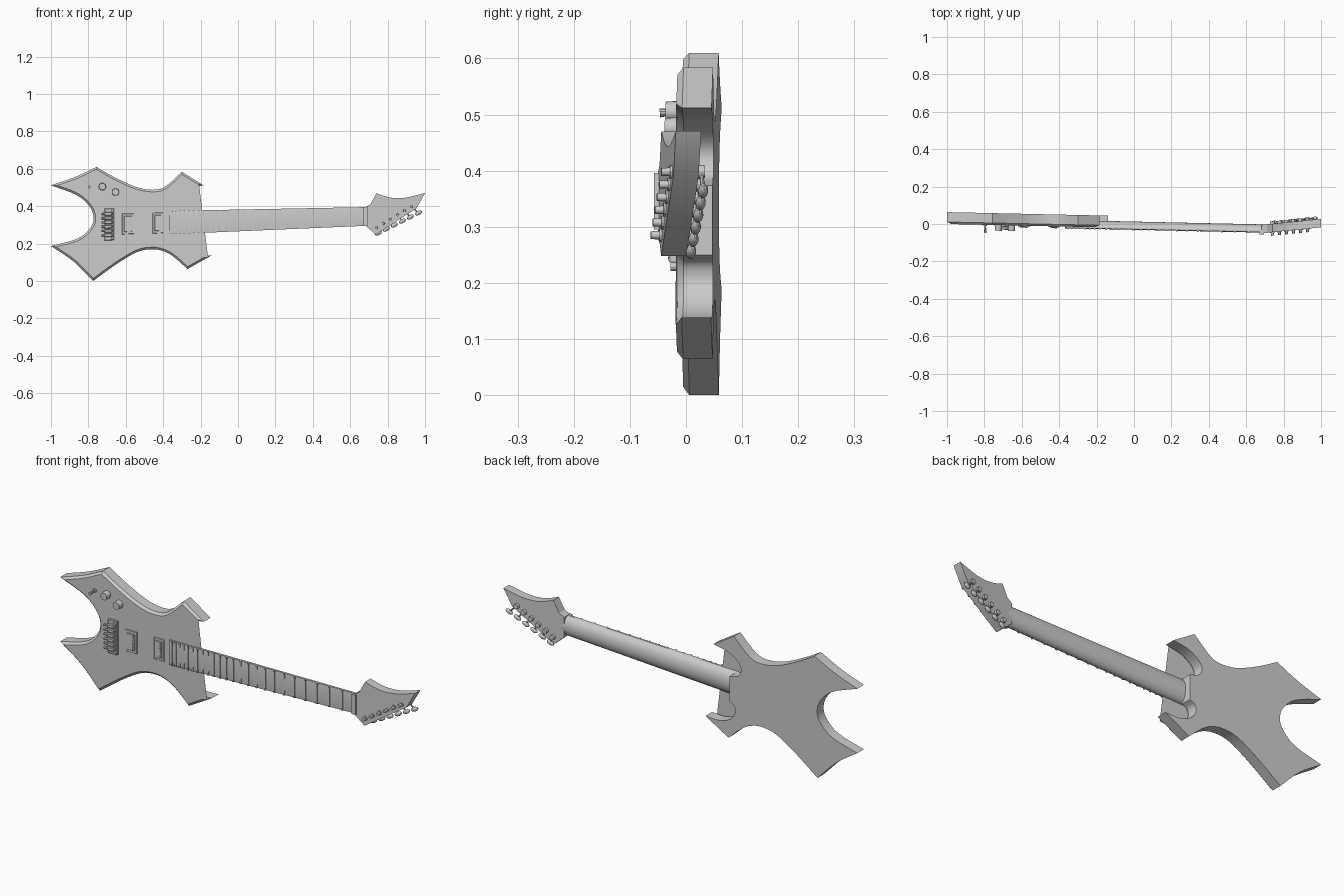
import bpy, bmesh, math
from mathutils import Matrix, Vector

if "Cube" in bpy.data.objects:
    bpy.data.objects.remove(bpy.data.objects["Cube"], do_unlink=True)

grey = bpy.data.materials.new("plain grey")
grey.use_nodes = True
grey.diffuse_color = (0.6, 0.6, 0.6, 1)
grey.node_tree.nodes["Principled BSDF"].inputs["Base Color"].default_value = grey.diffuse_color


def slant(y_slope, y0=0.0, z_slope=0.0, z0=0.0):
    """Lean a part in depth and height as it runs along x."""
    m = Matrix.Identity(4)
    m[1][0], m[1][3], m[2][0], m[2][3] = y_slope, y0, z_slope, z0
    return m


BODY = slant(-0.022)
NECK = slant(-0.022, 0, 0.031, 0.324)    # z is measured from the neck centreline
HEAD = slant(0.1, -0.1)


def finish(name, bm, frame):
    bm.transform(frame)
    bmesh.ops.recalc_face_normals(bm, faces=bm.faces)
    mesh = bpy.data.meshes.new(name)
    bm.to_mesh(mesh)
    bm.free()
    mesh.materials.append(grey)
    mesh.shade_smooth()
    mesh.set_sharp_from_angle(angle=math.radians(30))
    obj = bpy.data.objects.new(name, mesh)
    bpy.context.collection.objects.link(obj)
    return obj


def loft(name, rings, frame, chamfer=0.0):
    """Join matching rings of points and cap both ends."""
    bm = bmesh.new()
    loops = [[bm.verts.new(p) for p in ring] for ring in rings]
    n = len(loops[0])
    for a, b in zip(loops, loops[1:]):
        for i in range(n):
            bm.faces.new((a[i], a[(i + 1) % n], b[(i + 1) % n], b[i]))
    front = bm.faces.new(loops[0])
    bm.faces.new(loops[-1][::-1])
    if chamfer:
        bmesh.ops.recalc_face_normals(bm, faces=bm.faces)
        bmesh.ops.bevel(bm, geom=list(front.edges), offset=chamfer, segments=1,
                        profile=0.5, affect='EDGES')
    return finish(name, bm, frame)


def slab(name, outline, y0, y1, frame, chamfer=0.0):
    return loft(name, [[(x, y, z) for x, z in outline] for y in (y0, y1)], frame, chamfer)


def box(name, x0, x1, y0, y1, z0, z1, frame, chamfer=0.0):
    return slab(name, [(x0, z0), (x1, z0), (x1, z1), (x0, z1)], y0, y1, frame, chamfer)


def rod(name, a, b, r0, r1, frame, sides=16):
    a, b = Vector(a), Vector(b)
    bm = bmesh.new()
    bmesh.ops.create_cone(bm, cap_ends=True, segments=sides, radius1=r0, radius2=r1,
                          depth=(b - a).length)
    turn = (b - a).to_track_quat('Z', 'Y').to_matrix().to_4x4()
    bm.transform(Matrix.Translation((a + b) / 2) @ turn)
    return finish(name, bm, frame)


def curve(points, steps=4):
    """Smooth run through the points, leaving out the last one."""
    p = [Vector(q) for q in points]
    p = [2 * p[0] - p[1]] + p + [2 * p[-1] - p[-2]]
    out = []
    for a, b, c, d in zip(p, p[1:], p[2:], p[3:]):
        for k in range(steps):
            t = k / steps
            out.append((2 * b + (c - a) * t + (2 * a - 5 * b + 4 * c - d) * t ** 2
                        + (3 * b - a - 3 * c + d) * t ** 3) / 2)
    return out


# Body: curved runs between sharp horn tips
runs = [
    [(-1, .512), (-.87, .557), (-.757, .61)],
    [(-.757, .61), (-.66, .555), (-.55, .505), (-.46, .488), (-.39, .505), (-.3, .584)],
    [(-.3, .584), (-.185, .512)],
    [(-.185, .512), (-.27, .495), (-.325, .46), (-.342, .425), (-.325, .39), (-.275, .374)],
    [(-.275, .374), (-.275, .25)],
    [(-.275, .25), (-.303, .232), (-.307, .195), (-.275, .157), (-.22, .137), (-.14, .138)],
    [(-.14, .138), (-.27, .064)],
    [(-.27, .064), (-.345, .13), (-.4, .16), (-.46, .17), (-.54, .155), (-.65, .09), (-.775, 0)],
    [(-.775, 0), (-.88, .105), (-1, .187)],
    [(-1, .187), (-.86, .226), (-.795, .277), (-.772, .33), (-.79, .393), (-.86, .458), (-1, .512)],
]
slab("body", [p for run in runs for p in (curve(run) if len(run) > 2 else run[:1])],
     -0.022, 0.0415, BODY, 0.011)


# Neck with rounded back, and fretboard
def half_width(x):
    return 0.0625 - 0.0118 * (x + 0.37)


NUT, START, SCALE = 0.69, -0.37, 1.39
arc = [math.pi * i / 12 for i in range(13)]
loft("neck", [[(x, -0.023 + 0.036 * math.sin(a), half_width(x) * math.cos(a)) for a in arc]
              for x in (-0.32, NUT + 0.01)], NECK)
loft("fretboard", [[(x, y, s * half_width(x)) for y, s in
                    ((-.02, -1), (-.028, -1), (-.031, -.5), (-.031, .5), (-.028, 1), (-.02, 1))]
                   for x in (START, NUT)], NECK)
for n in range(1, 25):
    x = NUT - SCALE * (1 - 2 ** (-n / 12))
    w = half_width(x)
    box(f"fret_{n}", x - .004, x + .004, -.034, -.027, -w, w, NECK)
box("nut", NUT - .018, NUT + .006, -.042, -.02, -.05, .05, NECK)

# Headstock
crown = curve([(.74, .47), (.78, .455), (.83, .444), (.89, .445), (.94, .455), (1, .471)])
slab("headstock", [(.683, .295), (.683, .396), (.71, .412)] + crown
     + [(1, .471), (.955, .39), (.737, .248)], -0.018, 0.027, HEAD)

# Tuners along the lower edge of the headstock
for i in range(6):
    t = i / 5
    x, z = .74 + .188 * t, .285 + .113 * t
    bx, bz = .75 + .215 * t, .256 + .108 * t
    rod(f"tuner_post_{i}", (x, 0, z), (x, -.037, z), .008, .007, HEAD, 12)
    rod(f"tuner_collar_{i}", (x, 0, z), (x, -.022, z), .012, .012, HEAD, 12)
    rod(f"tuner_housing_{i}", (x, .02, z), (x, .04, z), .013, .012, HEAD, 12)
    rod(f"tuner_shaft_{i}", (x, .034, z), (bx, .034, bz), .004, .004, HEAD, 8)
    bm = bmesh.new()
    bmesh.ops.create_uvsphere(bm, u_segments=12, v_segments=8, radius=1)
    bm.transform(Matrix.Translation((bx, .034, bz)) @ Matrix.Rotation(math.radians(-27), 4, 'Y')
                 @ Matrix.Diagonal((.02, .009, .011, 1)))
    finish(f"tuner_button_{i}", bm, HEAD)

# Pickups: frame, coil block and pole pieces
for name, x0, x1 in (("bridge_pickup", -.62, -.555), ("neck_pickup", -.457, -.4)):
    box(name + "_frame", x0, x1, -.027, -.02, -.055, .055, NECK, .002)
    box(name + "_coil", x0 + .011, x1 - .011, -.032, -.02, -.042, .042, NECK, .002)
    for i in range(6):
        z = -.033 + .0132 * i
        rod(f"{name}_pole_{i}", (x1 - .021, -.03, z), (x1 - .021, -.034, z), .004, .004, NECK, 8)

# Bridge: plate, saddles and fine tuners
box("bridge_plate", -.715, -.662, -.032, -.02, -.085, .085, NECK, .003)
for i in range(6):
    z = -.0575 + .023 * i
    box(f"saddle_{i}", -.712, -.672, -.046, -.03, z - .009, z + .009, NECK, .003)
    rod(f"fine_tuner_{i}", (-.708, -.042, z), (-.73, -.042, z), .006, .006, NECK, 8)
for z in (-.074, .074):
    rod("bridge_stud", (-.672, -.02, z), (-.672, -.042, z), .008, .008, NECK, 12)

# Knobs and selector switch
for i, (x, z) in enumerate(((-.725, .505), (-.655, .476))):
    rod(f"knob_{i}", (x, -.02, z), (x, -.052, z), .02, .018, BODY, 20)
rod("switch_base", (-.795, -.02, .505), (-.795, -.028, .505), .01, .01, BODY, 12)
rod("switch_lever", (-.795, -.026, .505), (-.795, -.064, .503), .004, .008, BODY, 10)
